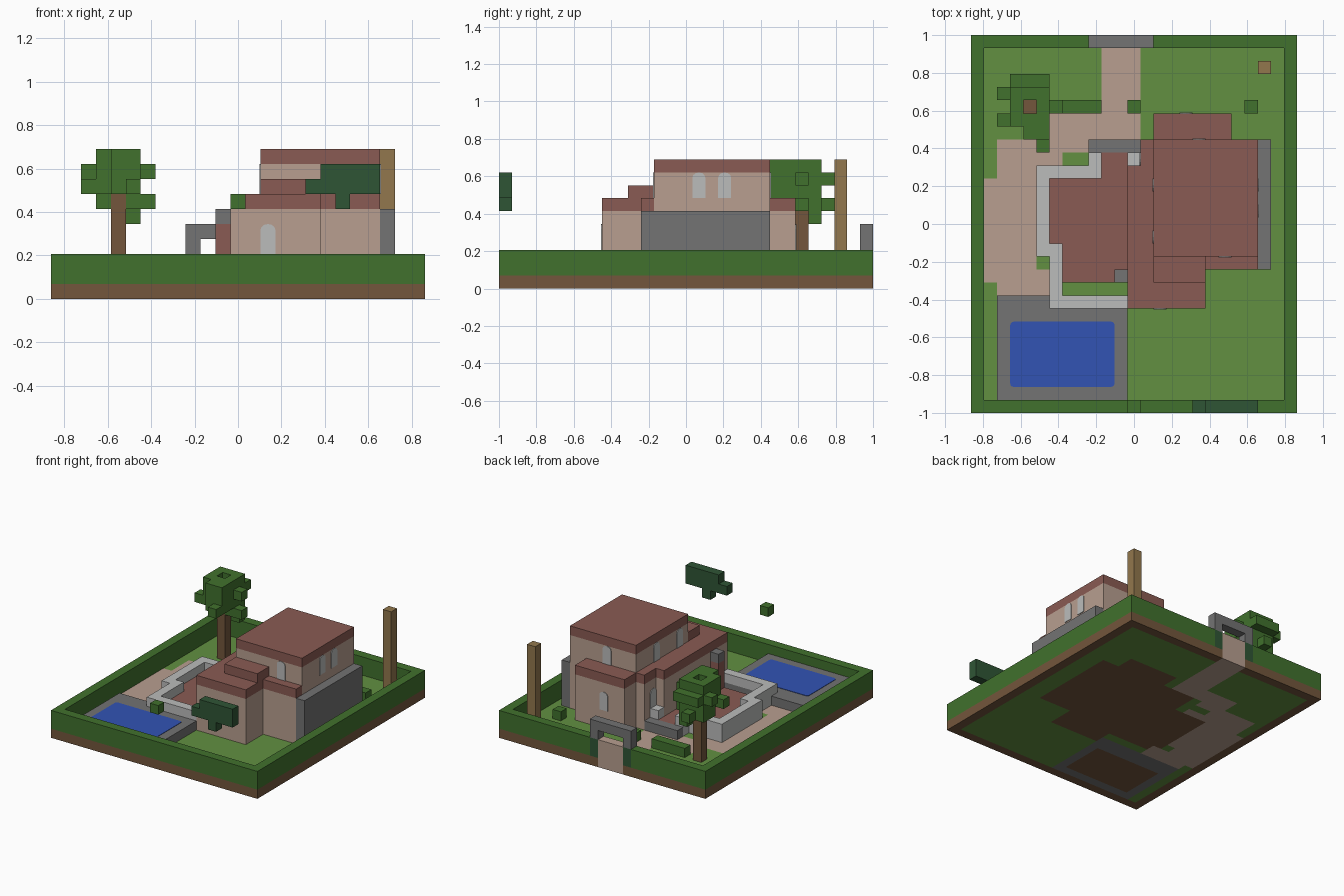
import bpy, bmesh, math
from mathutils import Vector

cube = bpy.data.objects.get("Cube")
if cube:
    bpy.data.objects.remove(cube, do_unlink=True)

V = 2 / 29            # size of one block
NX, NY = 25, 29       # plot size in blocks


def linear(c):
    c /= 255
    return c / 12.92 if c < 0.04045 else ((c + 0.055) / 1.055) ** 2.4


def material(name, *rgb):
    m = bpy.data.materials.new(name)
    col = [linear(c) for c in rgb] + [1]
    m.diffuse_color = col
    m.use_nodes = True
    node = m.node_tree.nodes["Principled BSDF"]
    node.inputs["Base Color"].default_value = col
    node.inputs["Roughness"].default_value = 0.9
    return m


LAWN = material("lawn green", 98, 144, 65)
LEAF = material("hedge green", 65, 113, 45)
PINE = material("dark green", 47, 85, 53)
SAND = material("sandy plaster", 184, 159, 144)
ROOF = material("roof red", 138, 91, 83)
STONE = material("grey stone", 115, 115, 115)
PALE = material("pale stone", 187, 188, 187)
WATER = material("pool blue", 50, 83, 180)
EARTH = material("earth brown", 115, 86, 60)
WOOD = material("light wood", 146, 119, 77)


def pos(i, j, k):
    return Vector(((i - NX / 2) * V, (j - NY / 2) * V, k * V))


def finish(name, bm, mats):
    me = bpy.data.meshes.new(name)
    bmesh.ops.recalc_face_normals(bm, faces=bm.faces)
    bm.to_mesh(me)
    bm.free()
    for m in mats:
        me.materials.append(m)
    ob = bpy.data.objects.new(name, me)
    bpy.context.collection.objects.link(ob)
    return ob


def blocks(name, mat, *boxes):
    """One object from boxes given as i0, i1, j0, j1, k0, k1 in blocks."""
    bm = bmesh.new()
    for i0, i1, j0, j1, k0, k1 in boxes:
        lo, hi = pos(i0, j0, k0), pos(i1, j1, k1)
        for v in bmesh.ops.create_cube(bm, size=1)["verts"]:
            v.co = Vector([lo[a] if v.co[a] < 0 else hi[a] for a in range(3)])
    return finish(name, bm, [mat])


def plate(name, mat, outline, depth):
    """Thin plate: outline of points pushed out along depth."""
    bm = bmesh.new()
    face = bm.faces.new([bm.verts.new(p) for p in outline])
    out = bmesh.ops.extrude_face_region(bm, geom=[face])
    bmesh.ops.translate(bm, vec=depth, verts=[g for g in out["geom"] if isinstance(g, bmesh.types.BMVert)])
    return finish(name, bm, [mat])


def window(name, side, a, plane, k):
    """Arched window, two blocks tall, on a wall facing +-x or +-y."""
    prof = [(0, 0), (1, 0)]
    prof += [(0.5 + 0.5 * math.cos(t * math.pi / 6), 1.6 + 0.4 * math.sin(t * math.pi / 6)) for t in range(7)]
    sign = 1 if side[0] == "+" else -1
    if side[1] == "x":
        pts = [pos(plane, a + u, k + w) for u, w in prof]
        depth = Vector((sign * 0.005, 0, 0))
    else:
        pts = [pos(a + u, plane, k + w) for u, w in prof]
        depth = Vector((0, sign * 0.005, 0))
    plate(name, PALE, pts, depth)


# Ground slab, coloured cell by cell; later regions win
ground_mats = [EARTH, LAWN, SAND, STONE]
regions = [(1, 1, 24, 1, 28),
           (2, 2, 9, 18, 21), (2, 1, 10, 10, 18), (2, 2, 10, 9, 10),
           (2, 6, 13, 21, 23), (2, 10, 13, 21, 29),
           (0, 6, 22, 11, 18), (0, 10, 22, 18, 21), (0, 7, 18, 10, 11),
           (0, 12, 18, 8, 10), (0, 14, 20, 21, 23),
           (1, 7, 9, 19, 20), (1, 5, 6, 11, 12), (1, 7, 12, 9, 10),
           (3, 2, 12, 1, 9), (0, 3, 11, 2, 7)]


def ground_colour(i, j):
    hit = 0
    for m, i0, i1, j0, j1 in regions:
        if i0 <= i < i1 and j0 <= j < j1:
            hit = m
    return hit


bm = bmesh.new()
for i in range(NX):
    for j in range(NY):
        ring = [(i, j), (i + 1, j), (i + 1, j + 1), (i, j + 1)]
        quads = [[(*p, 0) for p in reversed(ring)], [(*p, 1) for p in ring]]
        for n, edge in enumerate((j == 0, i == NX - 1, j == NY - 1, i == 0)):
            if edge:
                p, q = ring[n], ring[(n + 1) % 4]
                quads.append([(*p, 0), (*q, 0), (*q, 1), (*p, 1)])
        for q in quads:
            f = bm.faces.new([bm.verts.new(pos(*p)) for p in q])
            f.material_index = ground_colour(i, j)
bmesh.ops.remove_doubles(bm, verts=bm.verts, dist=1e-5)
finish("ground", bm, ground_mats)

# Boundary hedge and rear gate
blocks("boundary_hedge", LEAF, (0, 25, 0, 1, 1, 3), (0, 1, 1, 28, 1, 3), (24, 25, 1, 28, 1, 3),
       (0, 9, 28, 29, 1, 3), (14, 25, 28, 29, 1, 3))
blocks("gate_base", PINE, (9, 10, 28, 29, 1, 3), (13, 14, 28, 29, 1, 3))
blocks("gate_panel", SAND, (10, 13, 28, 29, 1, 3))
blocks("gate_arch", STONE, (9, 10, 28, 29, 3, 4), (13, 14, 28, 29, 3, 4), (9, 14, 28, 29, 4, 5))

# Pool with round-cornered water
blocks("pool_deck", STONE, (2, 12, 1, 9, 1, 2))
r = 0.25
water = []
for ci, cj, start in ((11 - r, 7 - r, 0), (3 + r, 7 - r, 1), (3 + r, 2 + r, 2), (11 - r, 2 + r, 3)):
    for t in range(4):
        ang = (start + t / 3) * math.pi / 2
        water.append(pos(ci + r * math.cos(ang), cj + r * math.sin(ang), 2))
plate("pool_water", WATER, water, Vector((0, 0, 0.003)))

# Terrace with low wall, entrance steps and chimney
blocks("terrace_floor", ROOF, (6, 12, 13, 18, 1, 2), (7, 12, 10, 13, 1, 2), (10, 13, 18, 20, 1, 2))
blocks("terrace_wall", PALE, (5, 6, 12, 19, 1, 3), (6, 10, 18, 19, 1, 3), (9, 10, 19, 20, 1, 3),
       (6, 7, 8, 13, 1, 3), (7, 12, 8, 9, 1, 3), (12, 13, 19, 20, 1, 3))
blocks("entrance_steps", STONE, (9, 13, 20, 21, 1, 2))
blocks("chimney_stack", ROOF, (11, 12, 10, 11, 1, 5))
blocks("chimney_cap", STONE, (11, 12, 10, 11, 5, 6))

# House walls and roofs
blocks("main_walls", SAND, (14, 22, 12, 21, 1, 9))
blocks("main_roof", ROOF, (14, 22, 12, 21, 9, 10))
wings = [(12, 18, 8, 12), (18, 22, 11, 12), (12, 14, 12, 19), (13, 14, 19, 21), (14, 20, 21, 23)]
blocks("wing_walls", SAND, *[(*w, 1, 6) for w in wings])
blocks("wing_roofs", ROOF, *[(*w, 6, 7) for w in wings], (14, 18, 10, 12, 7, 8))
blocks("side_wall", STONE, (22, 23, 11, 21, 1, 6))

# Windows
for n, w in enumerate([("-y", 14, 8, 3), ("-y", 19, 12, 7), ("+x", 15, 22, 7), ("+x", 17, 22, 7),
                       ("-x", 13, 14, 7), ("-x", 17, 14, 7), ("+y", 16, 23, 3), ("+y", 17, 21, 7),
                       ("-x", 19, 13, 3)]):
    window(f"window_{n + 1}", *w)

# Tree
blocks("tree_trunk", EARTH, (4, 5, 23, 24, 1, 9))
blocks("tree_crown", LEAF, (3, 6, 22, 25, 7, 9), (3, 4, 22, 25, 9, 10), (5, 6, 22, 25, 9, 10),
       (4, 5, 22, 23, 9, 10), (4, 5, 24, 25, 9, 10), (3, 6, 23, 25, 6, 7), (4, 6, 21, 22, 7, 10),
       (3, 6, 25, 26, 8, 9), (4, 5, 25, 26, 6, 7), (2, 3, 24, 25, 8, 9), (2, 3, 22, 23, 7, 8),
       (6, 7, 23, 24, 8, 9), (6, 7, 23, 24, 6, 7), (5, 6, 24, 25, 5, 6), (5, 6, 20, 21, 7, 8))

# Garden bits: low hedge, bushes, post and floating shrubs
blocks("low_hedge", LEAF, (6, 10, 23, 24, 1, 2))
blocks("bushes", LEAF, (12, 13, 23, 24, 1, 2), (21, 22, 23, 24, 1, 2))
blocks("tall_post", WOOD, (22, 23, 26, 27, 1, 10))
blocks("floating_leaf_block", LEAF, (12, 13, 0, 1, 6, 7))
blocks("floating_shrub", PINE, (17, 22, 0, 1, 7, 8), (18, 22, 0, 1, 8, 9), (19, 20, 0, 1, 6, 7))
